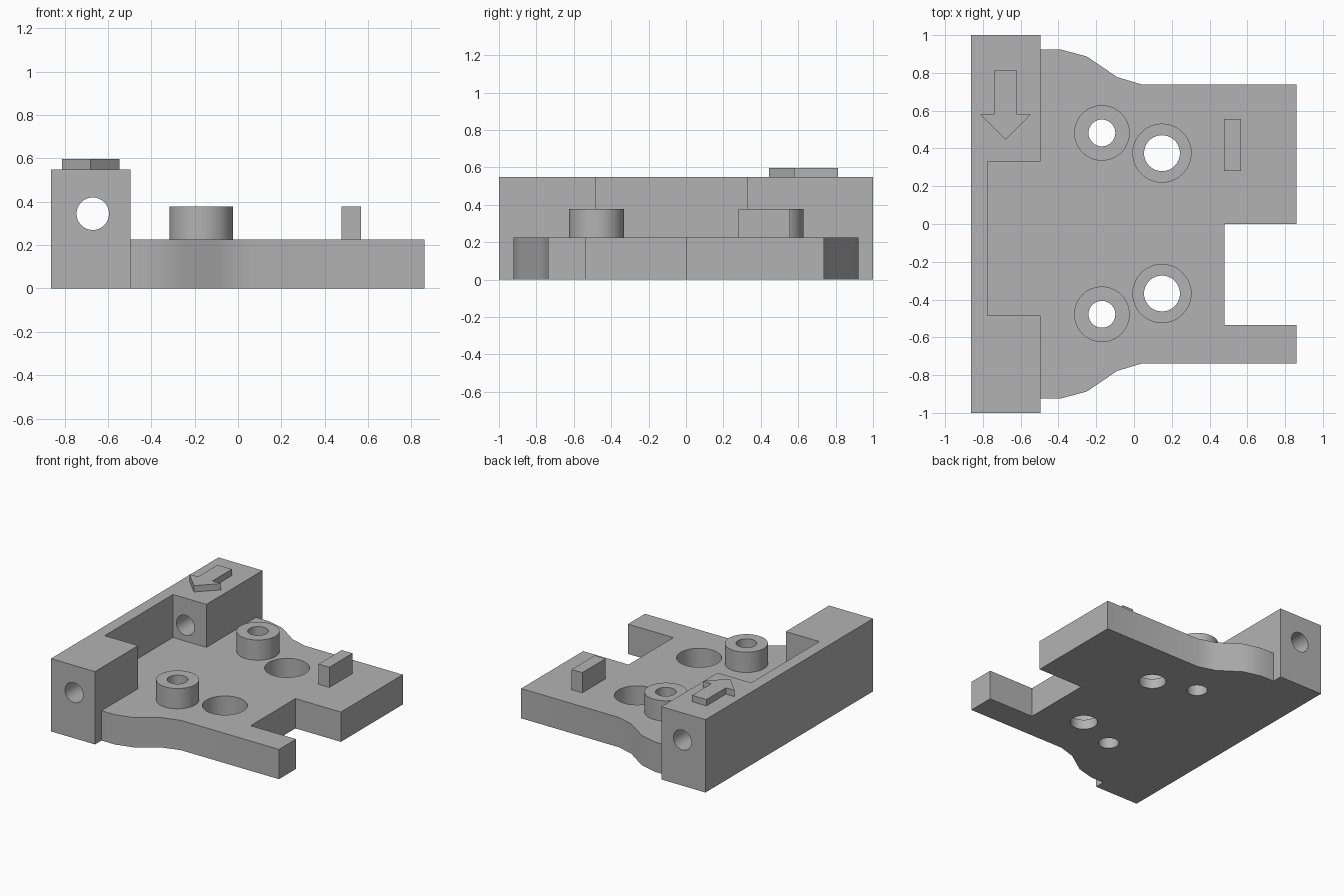
import bpy
import bmesh
from math import cos, sin, pi, radians

if "Cube" in bpy.data.objects:
    bpy.data.objects.remove(bpy.data.objects["Cube"], do_unlink=True)

grey = bpy.data.materials.new("plain grey")
grey.use_nodes = True
grey.diffuse_color = (0.45, 0.45, 0.45, 1)
grey.node_tree.nodes["Principled BSDF"].inputs["Base Color"].default_value = grey.diffuse_color

FLOOR, WALL_TOP, BOSS_TOP = 0.225, 0.55, 0.378
WALL_X = -0.495


def finish(name, bm):
    bmesh.ops.recalc_face_normals(bm, faces=bm.faces)
    mesh = bpy.data.meshes.new(name)
    bm.to_mesh(mesh)
    bm.free()
    mesh.materials.append(grey)
    obj = bpy.data.objects.new(name, mesh)
    bpy.context.collection.objects.link(obj)
    return obj


def prism(name, outline, z0, z1):
    bm = bmesh.new()
    face = bm.faces.new([bm.verts.new((x, y, z0)) for x, y in outline])
    top = bmesh.ops.extrude_face_region(bm, geom=[face], use_keep_orig=True)["geom"]
    bmesh.ops.translate(bm, vec=(0, 0, z1 - z0),
                        verts=[v for v in top if isinstance(v, bmesh.types.BMVert)])
    return finish(name, bm)


def circle(x, y, r, n=48):
    return [(x + r * cos(2 * pi * i / n), y + r * sin(2 * pi * i / n)) for i in range(n)]


def rect(x0, x1, y0, y1):
    return [(x0, y0), (x1, y0), (x1, y1), (x0, y1)]


def select_only(obj):
    bpy.ops.object.select_all(action='DESELECT')
    obj.select_set(True)
    bpy.context.view_layer.objects.active = obj


def cut(obj, cutter):
    cutter.hide_render = True
    mod = obj.modifiers.new("cut", 'BOOLEAN')
    mod.operation, mod.solver, mod.object = 'DIFFERENCE', 'EXACT', cutter
    select_only(obj)
    bpy.ops.object.modifier_apply(modifier=mod.name)
    bpy.data.objects.remove(cutter, do_unlink=True)


def smooth(obj):
    select_only(obj)
    bpy.ops.object.shade_smooth_by_angle(angle=radians(30))


# Body footprint: wall strip, flared shoulders and a notched far edge
shoulder = [(WALL_X, 0.923), (-0.385, 0.923), (-0.25, 0.887), (-0.09, 0.778), (0.04, 0.739)]
footprint = ([(-0.863, -1), (WALL_X, -1)] + [(x, -y) for x, y in shoulder]
             + [(0.86, -0.739), (0.86, -0.535), (0.48, -0.535), (0.48, 0), (0.86, 0), (0.86, 0.739)]
             + shoulder[::-1] + [(WALL_X, 1), (-0.863, 1)])
body = prism("base_body", footprint, 0, WALL_TOP)

# Lower the plate and open the recess in the wall
cut(body, prism("plate_cutter", [
    (WALL_X, -1.2), (1.2, -1.2), (1.2, 1.2), (WALL_X, 1.2),
    (WALL_X, 0.33), (-0.775, 0.33), (-0.775, -0.485), (WALL_X, -0.485)], FLOOR, 1))

# Rod hole running along the wall
rod = prism("rod_cutter", circle(-0.67, 0, 0.075), -1.2, 1.2)
for v in rod.data.vertices:
    x, y, z = v.co
    v.co = (x, -z, y + 0.345)
cut(body, rod)

# Counterbored holes and raised bosses, one of each per side
for side, y_boss, y_bore in (("back", 0.482, 0.375), ("front", -0.478, -0.368)):
    cut(body, prism("bore_cutter", circle(0.148, y_bore, 0.095), -0.1, 0.5))
    cut(body, prism("counterbore_cutter", circle(0.148, y_bore, 0.154), 0.075, 0.5))
    cut(body, prism("boss_hole_cutter", circle(-0.17, y_boss, 0.071), -0.1, 0.5))
    boss = prism(side + "_boss", circle(-0.17, y_boss, 0.147), FLOOR, BOSS_TOP)
    cut(boss, prism("boss_cutter", circle(-0.17, y_boss, 0.071), 0, 0.5))
    smooth(boss)
smooth(body)

# Locating tab and raised direction arrow
prism("locating_tab", rect(0.477, 0.567, 0.28, 0.557), FLOOR, BOSS_TOP)
prism("direction_arrow", [
    (-0.74, 0.813), (-0.74, 0.58), (-0.813, 0.58), (-0.68, 0.445),
    (-0.547, 0.58), (-0.62, 0.58), (-0.62, 0.813)], WALL_TOP, 0.598)
